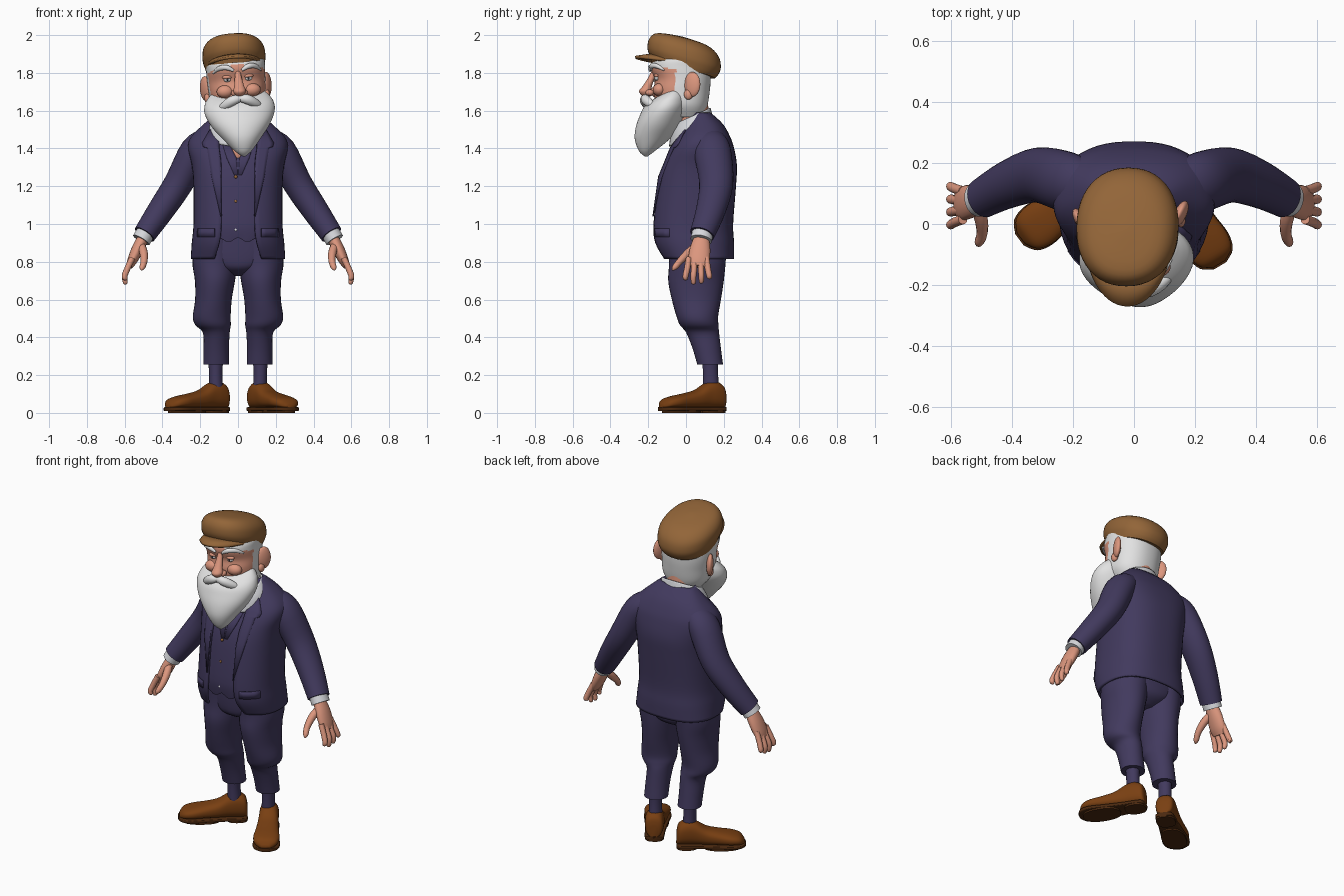
import bpy, bmesh, math
from mathutils import Vector, Matrix

if "Cube" in bpy.data.objects:
    bpy.data.objects.remove(bpy.data.objects["Cube"], do_unlink=True)


def material(name, *rgb):
    mat = bpy.data.materials.new(name)
    mat.use_nodes = True
    mat.diffuse_color = (*rgb, 1)
    shader = mat.node_tree.nodes["Principled BSDF"]
    shader.inputs["Base Color"].default_value = (*rgb, 1)
    shader.inputs["Roughness"].default_value = 0.8
    return mat


NAVY = material("navy cloth", .054, .042, .112)
TWEED = material("tan cap cloth", .29, .13, .04)
LEATHER = material("brown leather", .19, .05, .006)
SOLE = material("dark sole", .07, .022, .005)
SKIN = material("skin", .72, .31, .21)
WHITE = material("white hair", .76, .76, .76)
LINEN = material("white linen", .68, .69, .72)
IRIS = material("dark iris", .03, .03, .04)


def finish(name, bm, mat, mirror=False, matrix=None, thick=0, angle=50):
    """Turn a bmesh into a smooth shaded object."""
    bmesh.ops.recalc_face_normals(bm, faces=bm.faces)
    mesh = bpy.data.meshes.new(name)
    bm.to_mesh(mesh)
    bm.free()
    mesh.materials.append(mat)
    ob = bpy.data.objects.new(name, mesh)
    bpy.context.collection.objects.link(ob)
    if matrix:
        ob.matrix_world = matrix
    if mirror:
        ob.modifiers.new("Mirror", "MIRROR").use_mirror_merge = False
    if thick:
        ob.modifiers.new("Thickness", "SOLIDIFY").thickness = thick
    bpy.ops.object.select_all(action="DESELECT")
    ob.select_set(True)
    bpy.context.view_layer.objects.active = ob
    bpy.ops.object.shade_smooth_by_angle(angle=math.radians(angle))
    return ob


def smooth(rows, steps):
    """Catmull-Rom interpolation of section rows."""
    out = []
    last = len(rows) - 1
    for i in range(last):
        quad = [rows[min(max(i + k, 0), last)] for k in (-1, 0, 1, 2)]
        for s in range(steps):
            t = s / steps
            out.append([b + t * ((c - a) + t * ((2 * a - 5 * b + 4 * c - d) + t * (3 * b - a - 3 * c + d))) / 2
                        for a, b, c, d in zip(*quad)])
    return out + [list(rows[-1])]


def power(value, e):
    return math.copysign(abs(value) ** (2 / e), value)


def loft(name, mat, rows, axis=None, side=(1, 0, 0), e=2, n=32, steps=4, cap=True, warp=None, **kw):
    """Skin superellipse rings; a row is x, y, z, radius, radius and optional front gap."""
    bm = bmesh.new()
    rows = smooth(rows, steps)
    gap = len(rows[0]) > 5
    rings = []
    for i, row in enumerate(rows):
        nxt, prev = rows[min(i + 1, len(rows) - 1)], rows[max(i - 1, 0)]
        normal = Vector(axis or [p - q for p, q in zip(nxt[:3], prev[:3])]).normalized()
        u = Vector(side)
        u = (u - normal * u.dot(normal)).normalized()
        v = normal.cross(u)
        a, b = max(row[3], .002), max(row[4], .002)
        start = math.asin(min(1, row[5] / a) ** (e / 2)) if gap else 0
        ring = []
        for k in range(n):
            s = start + (math.tau - 2 * start) * k / (n - 1 if gap else n)
            p = Vector(row[:3]) + u * a * power(math.sin(s), e) - v * b * power(math.cos(s), e)
            ring.append(bm.verts.new(warp(p) if warp else p))
        rings.append(ring)
    for low, high in zip(rings, rings[1:]):
        for k in range(n - 1 if gap else n):
            j = (k + 1) % n
            bm.faces.new((low[k], low[j], high[j], high[k]))
    if cap and not gap:
        bm.faces.new(rings[0][::-1])
        bm.faces.new(rings[-1])
    return finish(name, bm, mat, **kw)


def body(rows):
    """Rows of height, front y, back y, half width become loft rows."""
    return [(0, (f + b) / 2, z, w, (b - f) / 2, *rest) for z, f, b, w, *rest in rows]


def blob(name, mat, centre, size, turn=0, **kw):
    bm = bmesh.new()
    m = Matrix.Translation(centre) @ Matrix.Rotation(math.radians(turn), 4, "Z") @ Matrix.Diagonal((*size, 1))
    bmesh.ops.create_uvsphere(bm, u_segments=20, v_segments=14, radius=1, matrix=m)
    return finish(name, bm, mat, **kw)


def plate(name, mat, under, rows, lift, e=2.5, **kw):
    """Thin cloth strip laid on the front of a lofted body; rows are z, inner x, outer x."""
    bm = bmesh.new()
    dense = smooth(under, 20)
    grid = []
    for z, inner, outer in rows:
        line = []
        for k in range(5):
            x = inner + (outer - inner) * k / 4
            c = min(dense, key=lambda r: abs(r[2] - z))
            y = c[1] - c[4] * (1 - min(1, abs(x) / c[3]) ** e) ** (1 / e)
            line.append(bm.verts.new((x, y - lift, z)))
        grid.append(line)
    for a, b in zip(grid, grid[1:]):
        for k in range(4):
            bm.faces.new((a[k], a[k + 1], b[k + 1], b[k]))
    return finish(name, bm, mat, thick=.006, **kw)


UP = (0, 0, 1)

# Jacket and waistcoat
jacket = body([(.815, -.13, .255, .25, .125), (.9, -.172, .255, .245, .1), (1, -.18, .25, .236, .09),
               (1.2, -.157, .265, .236, .09), (1.31, -.13, .27, .245, .09), (1.4, -.085, .255, .265, .1),
               (1.46, -.045, .235, .25, .12), (1.53, 0, .195, .18, .11), (1.59, .03, .13, .11, .07)])
loft("jacket", NAVY, jacket, UP, e=2.5, n=48, thick=.012)
vest = [(x, y, z, a - .016, b - .014) for x, y, z, a, b, g in jacket[1:-1]]
vest[0] = (*vest[0][:2], .93, *vest[0][3:])


def pointed_hem(p):
    if p.z < .94 and p.y < 0:
        p.z -= .03 * max(0, 1 - abs(abs(p.x) - .05) / .05)
    return p


loft("waistcoat", NAVY, vest, UP, e=2.5, n=64, warp=pointed_hem)
plate("lapels", NAVY, jacket, [(1.5, .11, .15), (1.43, .1, .19), (1.41, .1, .185), (1.405, .1, .165),
                              (1.25, .09, .14), (1.04, .088, .092)], .008, mirror=True)
plate("pocket_flaps", NAVY, jacket, [(.975, .125, .215), (.93, .125, .218)], .006, mirror=True)
plate("waistcoat_collar", NAVY, vest, [(1.45, .06, .09), (1.35, .008, .06), (1.26, .002, .02)], .006, mirror=True)
plate("open_neck", SKIN, vest, [(1.5, 0, .08), (1.42, 0, .05), (1.35, 0, .006)], .003, mirror=True)
for i, z in enumerate((1.25, 1.12, .97)):
    blob("waistcoat_button_%d" % i, LINEN if i == 2 else TWEED, (-.012, -.14 - .07 * (1.25 - z), z), (.009, .008, .009))

# Sleeves, cuffs and hands
SIDE = (0, 1, 0)
loft("sleeves", NAVY, [(.16, .13, 1.44, .08, .07), (.225, .14, 1.385, .098, .083), (.315, .16, 1.215, .09, .077),
                       (.41, .13, 1.07, .078, .07), (.495, .085, .945, .066, .06)], side=SIDE, mirror=True)
loft("shirt_cuffs", LINEN, [(.485, .09, .96, .056, .05), (.512, .08, .915, .057, .05)], side=SIDE, mirror=True)
loft("palms", SKIN, [(.5, .083, .93, .04, .03), (.53, .075, .87, .054, .032), (.558, .068, .81, .056, .027),
                     (.575, .063, .775, .045, .018)], side=SIDE, mirror=True, n=20)
for k, tip in enumerate((.71, .685, .68, .7)):
    y = .108 - .031 * k
    spread = y + (y - .065) * .35
    loft("finger_%d" % k, SKIN, [(.56, y, .82, .016, .016), (.585, (y + spread) / 2, .765, .016, .016),
                                 (.6, spread, .725, .015, .015), (.596, spread, tip + .008, .012, .012),
                                 (.595, spread, tip, .003, .003)], side=SIDE, mirror=True, n=12)
loft("thumbs", SKIN, [(.515, .06, .89, .02, .022), (.5, .015, .85, .022, .022), (.497, -.03, .805, .018, .018),
                      (.507, -.06, .77, .015, .015), (.512, -.072, .755, .003, .003)], side=SIDE, mirror=True, n=12)

# Trousers and socks
loft("trouser_legs", NAVY, [(.115, .128, .255, .068, .068), (.115, .11, .34, .067, .075), (.115, .088, .425, .071, .087),
                            (.132, .07, .465, .094, .102), (.139, .06, .51, .1, .11), (.13, .055, .6, .097, .13),
                            (.122, .053, .7, .106, .147), (.121, .06, .8, .12, .15), (.11, .06, .95, .115, .16)],
     UP, mirror=True)
loft("trouser_seat", NAVY, body([(.725, 0, .13, .05), (.76, -.07, .19, .12), (.82, -.09, .21, .21),
                                 (.98, -.1, .22, .215)]), UP, e=2.4)
loft("socks", NAVY, [(.115, .135, .09, .04, .045), (.118, .13, .2, .035, .04), (.118, .128, .28, .04, .042)],
     UP, mirror=True, n=20)

# Shoes, each turned out by its own angle
upper = [(.058, .028, .1), (.045, .048, .145), (0, .054, .168), (-.05, .055, .158), (-.11, .06, .122),
         (-.18, .067, .104), (-.25, .074, .09), (-.3, .06, .074), (-.325, .022, .045)]
for label, x, turn in (("left", .112, 31), ("right", -.11, -53)):
    place = Matrix.Translation((x, .148, 0)) @ Matrix.Rotation(math.radians(turn), 4, "Z")
    loft(label + "_shoe", LEATHER, [(0, y, .012 + top / 2, w, top / 2 - .012) for y, w, top in upper],
         (0, 1, 0), e=2.5, matrix=place)
    loft(label + "_sole", SOLE, [(0, y * 1.02, .02, w * 1.04, .011) for y, w, top in upper],
         (0, 1, 0), e=6, matrix=place)
    loft(label + "_heel", SOLE, [(0, 0, z, .054, .06) for z in (0, .025)], UP, e=2.6, matrix=place)
    loft(label + "_forefoot", SOLE, [(0, -.2, z, .068, .11) for z in (0, .025)], UP, e=2.4, matrix=place)

# Neck and shirt collar
loft("neck", SKIN, [(0, .04, 1.4, .1, .09), (0, .04, 1.52, .088, .085), (0, .03, 1.66, .09, .085)], UP)


def forward_slope(p):
    p.z += .45 * (p.y - .04)
    return p


loft("shirt_collar", LINEN, [(0, .03, 1.47, .165, .12), (0, .03, 1.53, .15, .11), (0, .035, 1.575, .12, .095)],
     UP, cap=False, warp=forward_slope, thick=.008)

# Head: slightly rolled and turned
pivot = Vector((-.005, .03, 1.65))
roll = Matrix.Translation(pivot) @ Matrix.Rotation(math.radians(-4), 4, "Y")
back = Matrix.Translation((0, -.03, -1.65))
HEAD = roll @ Matrix.Rotation(math.radians(4), 4, "Z") @ back
head = loft("head", SKIN, body([(1.56, -.1, .09, .1), (1.62, -.15, .112, .14), (1.7, -.172, .125, .15),
                                (1.76, -.166, .13, .154), (1.82, -.185, .13, .156), (1.87, -.17, .128, .152),
                                (1.93, -.11, .09, .11)]), UP, e=2.2, n=64, steps=6, matrix=HEAD)
head.data.materials.append(WHITE)
for p in head.data.polygons:
    c = p.center
    p.material_index = 0 if c.y < -.065 and c.z < 1.85 - .25 * abs(c.x) else 1


def jaw_line(p):
    p.z += max(0, p.z - 1.5) * 1.8 * (p.y + .2)
    return p


loft("beard", WHITE, body([(1.355, -.218, -.205, .006), (1.385, -.25, -.165, .045), (1.45, -.272, -.085, .1),
                           (1.52, -.265, -.03, .155), (1.58, -.245, .005, .186), (1.62, -.225, .01, .182),
                           (1.645, -.19, .0, .162), (1.66, -.15, -.01, .14)]),
     UP, n=48, warp=jaw_line, matrix=HEAD)
loft("moustache", WHITE, [(0, -.215, 1.663, .018, .02), (.04, -.218, 1.655, .026, .024), (.085, -.195, 1.63, .022, .02),
                          (.125, -.165, 1.605, .004, .004)], mirror=True, side=UP, n=16, matrix=HEAD)
loft("nose", SKIN, [(0, -.165, 1.82, .012, .012), (0, -.185, 1.77, .019, .018), (0, -.205, 1.73, .026, .024),
                    (0, -.217, 1.7, .033, .033), (0, -.212, 1.673, .015, .015)], UP, n=20, matrix=HEAD)
blob("nostrils", SKIN, (.026, -.195, 1.693), (.018, .022, .017), mirror=True, matrix=HEAD)
blob("cheeks", SKIN, (.072, -.147, 1.705), (.045, .034, .034), mirror=True, matrix=HEAD)
blob("eyes", WHITE, (.056, -.158, 1.768), (.019, .014, .013), mirror=True, matrix=HEAD)
blob("irises", IRIS, (.056, -.169, 1.768), (.006, .005, .007), mirror=True, matrix=HEAD)
blob("eyelids", SKIN, (.056, -.158, 1.78), (.027, .017, .012), mirror=True, matrix=HEAD)
loft("eyebrows", WHITE, [(.022, -.188, 1.812, .007, .006), (.06, -.186, 1.832, .014, .012), (.1, -.16, 1.828, .012, .01),
                         (.128, -.125, 1.805, .004, .004)], side=UP, mirror=True, n=12, matrix=HEAD)
blob("ears", SKIN, (.163, .022, 1.728), (.02, .046, .066), turn=-28, mirror=True, matrix=HEAD)
blob("earlobes", SKIN, (.158, .002, 1.675), (.016, .024, .028), mirror=True, matrix=HEAD)

# Flat cap with a curved peak
CAP = roll @ back
tilt = Matrix.Translation((0, -.01, 1.828)) @ Matrix.Rotation(math.radians(-14), 4, "X")
loft("cap_crown", TWEED, [(0, 0, -.015, .15, .172), (0, 0, .01, .158, .185), (0, -.012, .05, .167, .2),
                          (0, -.028, .105, .158, .188), (0, -.045, .143, .112, .135), (0, -.05, .157, .01, .01)],
     UP, e=2.2, n=48, matrix=CAP @ tilt)
bm = bmesh.new()
grid = []
for k in range(25):
    a = math.radians(-75 + 150 * k / 24)
    s, c = math.sin(a), math.cos(a)
    grid.append([bm.verts.new((s * (.152 - .008 * t), -.04 - c * (.13 + .1 * t), 1.845 - .005 * t + c * (.06 - .01 * t)))
                 for t in (0, .5, 1)])
for p, q in zip(grid, grid[1:]):
    for k in range(2):
        bm.faces.new((p[k], q[k], q[k + 1], p[k + 1]))
finish("cap_peak", bm, TWEED, thick=.014, matrix=CAP)
